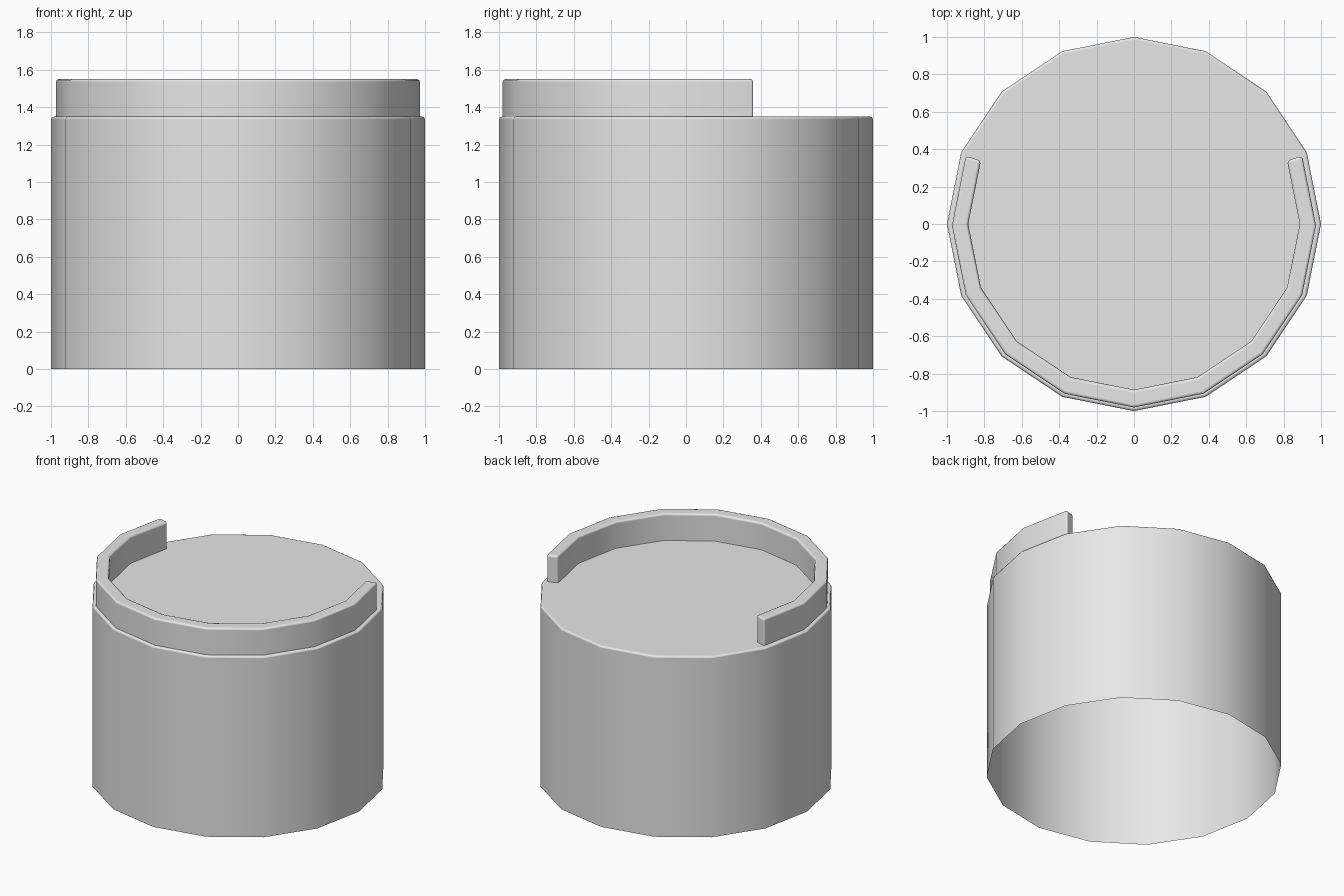
import bpy
import bmesh
from math import cos, sin, radians

cube = bpy.data.objects.get("Cube")
if cube:
    bpy.data.objects.remove(cube, do_unlink=True)

SIDES = 16
STEP = 360 / SIDES
BODY_TOP = 1.35

grey = bpy.data.materials.new("light_grey")
grey.use_nodes = True
grey.diffuse_color = (0.8, 0.8, 0.8, 1)
grey.node_tree.nodes["Principled BSDF"].inputs["Base Color"].default_value = (0.8, 0.8, 0.8, 1)


def point(radius, index, y_shift=0.0):
    a = radians(index * STEP)
    return radius * cos(a), radius * sin(a) + y_shift


def extruded(name, faces_2d, z0, z1, bevel, remove_bottom=False):
    """Raise flat outlines from z0 to z1 and round off the hard edges."""
    bm = bmesh.new()
    for outline in faces_2d:
        bm.faces.new([bm.verts.new((x, y, z0)) for x, y in outline])
    bmesh.ops.remove_doubles(bm, verts=bm.verts, dist=1e-4)
    base = list(bm.faces)
    raised = bmesh.ops.extrude_face_region(bm, geom=base, use_keep_orig=True)
    top = [g for g in raised["geom"] if isinstance(g, bmesh.types.BMVert)]
    bmesh.ops.translate(bm, verts=top, vec=(0, 0, z1 - z0))
    bmesh.ops.recalc_face_normals(bm, faces=bm.faces)
    if remove_bottom:
        low = [f for f in bm.faces if all(v.co.z < z0 + 1e-4 for v in f.verts)]
        bmesh.ops.delete(bm, geom=low, context='FACES_ONLY')
    for f in bm.faces:
        f.smooth = True
    mesh = bpy.data.meshes.new(name)
    bm.to_mesh(mesh)
    bm.free()
    mesh.materials.append(grey)
    obj = bpy.data.objects.new(name, mesh)
    bpy.context.collection.objects.link(obj)
    mod = obj.modifiers.new("soft_edges", 'BEVEL')
    mod.width = bevel
    mod.segments = 2
    mod.limit_method = 'ANGLE'
    mod.angle_limit = radians(50)
    mod.harden_normals = True
    return obj


# Drum body, open underneath
extruded("drum_body", [[point(1, i) for i in range(SIDES)]],
         0, BODY_TOP, 0.016, remove_bottom=True)

# Raised rim around the front, open at the back
first, last = SIDES // 2 - 1, SIDES + 1
rim = [[point(0.973, i, -0.008), point(0.973, i + 1, -0.008),
        point(0.886, i + 1), point(0.886, i)] for i in range(first, last)]
extruded("front_rim", rim, BODY_TOP - 0.02, 1.55, 0.016)
